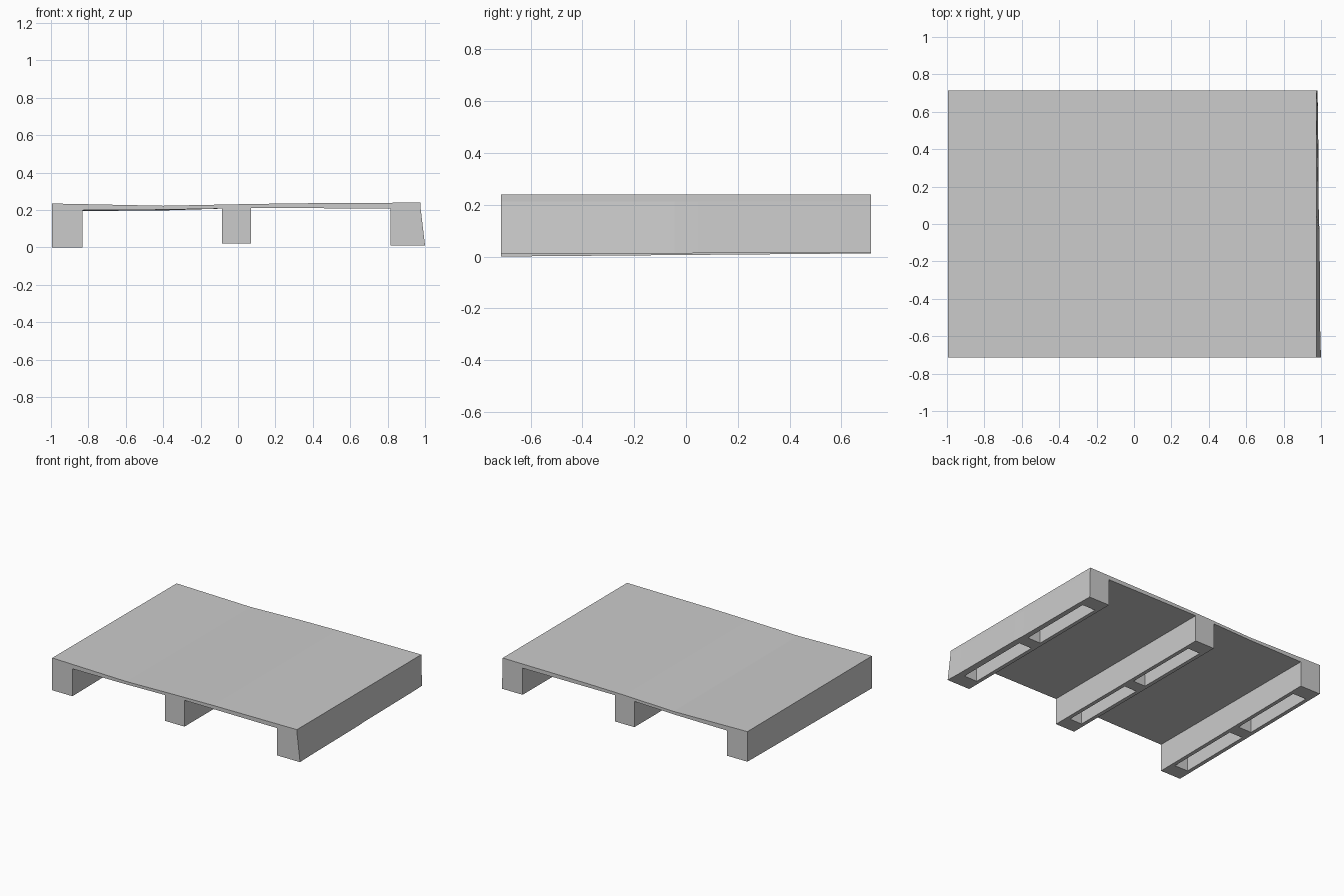
import bpy, bmesh

if "Cube" in bpy.data.objects:
    bpy.data.objects.remove(bpy.data.objects["Cube"])

HALF_Y = 0.715


def finish(bm, name):
    bmesh.ops.recalc_face_normals(bm, faces=bm.faces)
    mesh = bpy.data.meshes.new(name)
    bm.to_mesh(mesh)
    bm.free()
    obj = bpy.data.objects.new(name, mesh)
    bpy.context.collection.objects.link(obj)
    return obj


def build_deck():
    # Slightly sagging board: front profile swept along y
    top = [(-0.995, 0.235), (-0.7, 0.229), (-0.4, 0.223), (0.0, 0.231),
           (0.3, 0.236), (0.975, 0.24)]
    under = [(0.975, 0.208), (0.07, 0.211), (-0.08, 0.208), (-0.4, 0.202),
             (-0.83, 0.199), (-0.995, 0.2)]
    bm = bmesh.new()
    face = bm.faces.new([bm.verts.new((x, -HALF_Y, z)) for x, z in top + under])
    out = bmesh.ops.extrude_face_region(bm, geom=[face], use_keep_orig=True)
    for v in out["geom"]:
        if isinstance(v, bmesh.types.BMVert):
            v.co.y = HALF_Y
            # back edge lies a touch lower on the left
            v.co.z -= 0.004 if v.co.x < -0.3 else 0.0
    return finish(bm, "deck_board")


def build_runner(name, x0, x1, z_front, z_back, z_top, splay=(0, 0)):
    # Hollow beam: bottom grid, two pockets pushed up, outer walls raised to deck
    rim, end, mid = 0.028, 0.11, 0.045
    xs = [x0, x0 + rim, x1 - rim, x1]
    ys = [-HALF_Y, -HALF_Y + end, -mid, mid, HALF_Y - end, HALF_Y]
    bm = bmesh.new()

    def bottom_z(y):
        return z_front + (z_back - z_front) * (y + HALF_Y) / (2 * HALF_Y)

    grid = [[bm.verts.new((x, y, bottom_z(y))) for y in ys] for x in xs]
    pockets = []
    for i in range(3):
        for j in range(5):
            f = bm.faces.new((grid[i][j], grid[i][j + 1],
                              grid[i + 1][j + 1], grid[i + 1][j]))
            if i == 1 and j in (1, 3):
                pockets.append(f)

    # Outer walls
    border = [e for e in bm.edges if e.is_boundary]
    out = bmesh.ops.extrude_edge_only(bm, edges=border)
    for v in out["geom"]:
        if isinstance(v, bmesh.types.BMVert):
            v.co.z = z_top

    # Pockets open downwards
    out = bmesh.ops.extrude_discrete_faces(bm, faces=pockets)
    for f in out["faces"]:
        for v in f.verts:
            v.co.z = z_top - 0.02

    # Outer skin leans out at the foot
    for j, y in enumerate(ys):
        t = j / 5
        grid[3][j].co.x += splay[0] * (1 - t) + splay[1] * t
    return finish(bm, name)


build_deck()
build_runner("left_runner", -0.995, -0.832, 0.0, 0.012, 0.205)
build_runner("middle_runner", -0.085, 0.07, 0.02, 0.02, 0.212)
build_runner("right_runner", 0.815, 0.976, 0.01, 0.015, 0.212, (0.024, 0.004))
